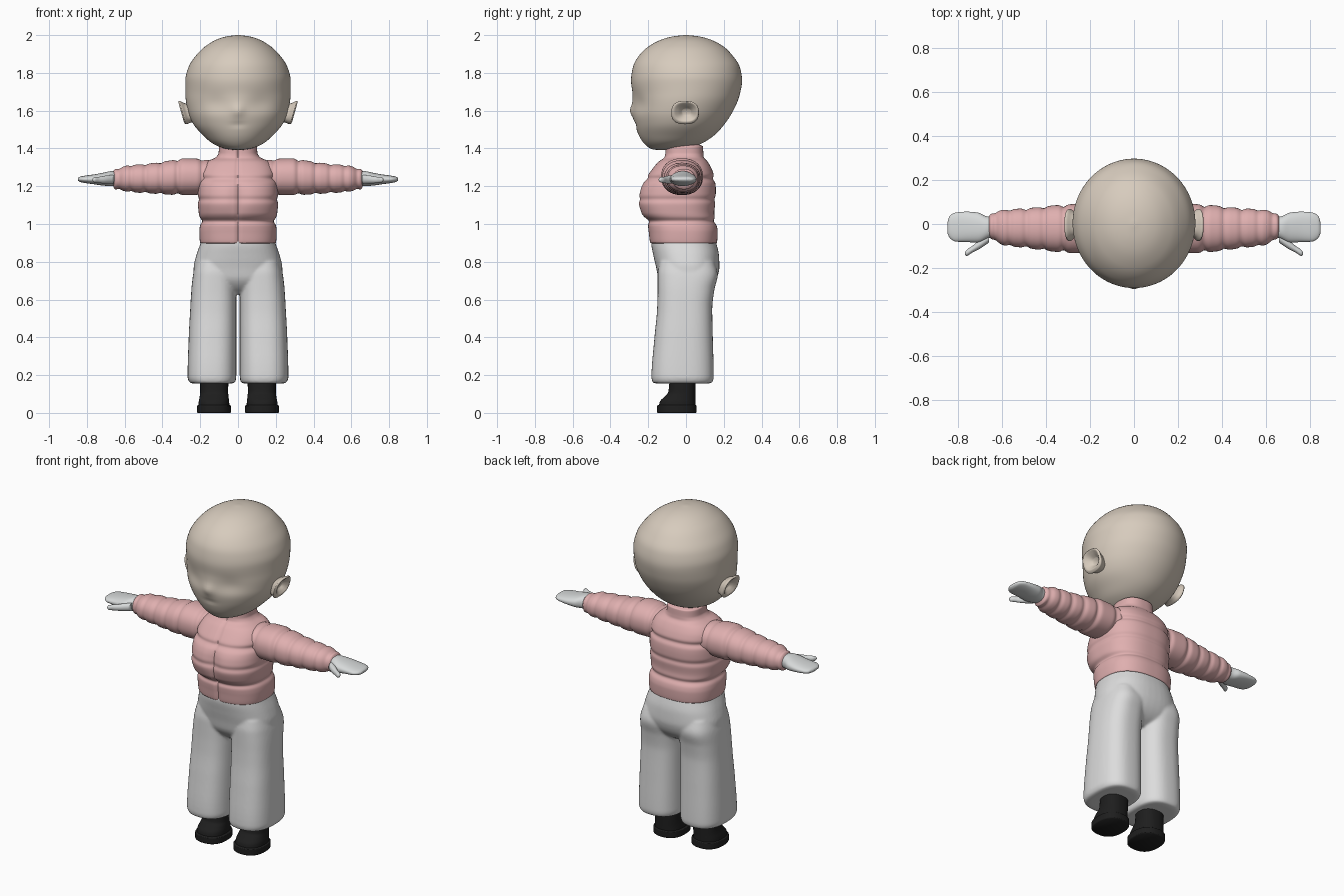
import bpy, bmesh, math
from math import exp, cos, sin, pi


def material(name, rgb):
    m = bpy.data.materials.new(name)
    m.diffuse_color = (*rgb, 1)
    return m


SKIN = material("beige skin", (0.68, 0.60, 0.51))
PINK = material("pink fabric", (0.74, 0.43, 0.43))
WHITE = material("white fabric", (0.72, 0.72, 0.72))
GLOVE = material("pale grey", (0.68, 0.70, 0.70))
BLACK = material("black leather", (0.013, 0.013, 0.013))


def smooth_rows(rows, sub):
    """Monotone cubic interpolation of the section table along its chord length."""
    u = [0.0]
    for p, q in zip(rows, rows[1:]):
        u.append(u[-1] + math.dist(p, q))
    last = len(rows) - 1
    cols = []
    for c in zip(*rows):
        d = [(c[i + 1] - c[i]) / (u[i + 1] - u[i]) for i in range(last)]
        m = [d[0]]
        for a, b in zip(d, d[1:]):
            m.append(2 * a * b / (a + b) if a * b > 0 else 0.0)
        m.append(d[-1])
        out = []
        for i in range(last):
            h = u[i + 1] - u[i]
            for k in range(sub):
                s = k / sub
                out.append((2*s**3 - 3*s**2 + 1) * c[i] + (s**3 - 2*s**2 + s) * h * m[i]
                           + (3*s**2 - 2*s**3) * c[i + 1] + (s**3 - s**2) * h * m[i + 1])
        out.append(c[-1])
        cols.append(out)
    return list(zip(*cols))


def spow(v, e):
    return math.copysign(abs(v) ** e, v)


def loft(bm, rows, axis="Z", n=48, sub=6, power=2.0, seams=(), warp=None, mirror=False):
    """Skin rounded sections (t, a0, a1, b0, b1) set along an axis; seams pinch it."""
    for side in ((1, -1) if mirror else (1,)):
        rings = []
        for t, a0, a1, b0, b1 in smooth_rows(rows, sub):
            k = 1 - max([d * exp(-((t - s) / 0.014) ** 2) for s, d in seams] + [0])
            ring = []
            for j in range(n):
                w = 2 * pi * j / n
                a = (a0 + a1) / 2 + k * (a1 - a0) / 2 * spow(cos(w), 2 / power)
                b = (b0 + b1) / 2 + k * (b1 - b0) / 2 * spow(sin(w), 2 / power)
                p = (a, b, t) if axis == "Z" else (t, a, b)
                x, y, z = warp(*p) if warp else p
                ring.append(bm.verts.new((x * side, y, z)))
            rings.append(ring)
        for r, q in zip(rings, rings[1:]):
            for j in range(n):
                bm.faces.new((r[j], r[(j + 1) % n], q[(j + 1) % n], q[j]))
        bm.faces.new(rings[0])
        bm.faces.new(rings[-1])


def finish(bm, name, mat):
    bmesh.ops.recalc_face_normals(bm, faces=bm.faces)
    me = bpy.data.meshes.new(name)
    bm.to_mesh(me)
    bm.free()
    me.materials.append(mat)
    for p in me.polygons:
        p.use_smooth = True
    me.set_sharp_from_angle(angle=math.radians(60))
    ob = bpy.data.objects.new(name, me)
    bpy.context.collection.objects.link(ob)
    return ob


def part(name, mat, rows, **kw):
    bm = bmesh.new()
    loft(bm, rows, **kw)
    return finish(bm, name, mat)


def centred(rows):
    return [(z, -w, w, f, b) for z, w, f, b in rows]


# Head with nose bump, shallow eye sockets and a mouth crease
def face(x, y, z):
    if y < 0:
        y -= 0.014 * exp(-(x / 0.03) ** 2 - ((z - 1.60) / 0.032) ** 2)
        y += 0.012 * exp(-((abs(x) - 0.12) / 0.07) ** 2 - ((z - 1.64) / 0.05) ** 2)
        y += 0.005 * exp(-(x / 0.04) ** 2 - ((z - 1.525) / 0.012) ** 2)
    return x, y, z


part("head", SKIN, centred([
    (1.392, .02, -.15, -.05), (1.395, .05, -.175, -.01), (1.407, .095, -.20, .035),
    (1.43, .14, -.225, .09), (1.47, .185, -.25, .15), (1.53, .237, -.27, .205),
    (1.60, .266, -.283, .25), (1.68, .278, -.283, .283), (1.76, .279, -.291, .297),
    (1.83, .262, -.281, .285), (1.89, .224, -.25, .248), (1.94, .174, -.198, .198),
    (1.98, .105, -.12, .12), (1.994, .055, -.063, .063), (2.0, .01, -.01, .01)]),
    n=96, warp=face)

# Cupped ears, leaning outwards at the top
part("ears", SKIN, [
    (.24, -.05, .04, 1.545, 1.625), (.285, -.06, .055, 1.535, 1.64),
    (.308, -.078, .068, 1.528, 1.652), (.316, -.066, .06, 1.54, 1.645),
    (.306, -.045, .045, 1.555, 1.63), (.285, -.02, .025, 1.575, 1.61)],
    axis="X", power=2.5, mirror=True,
    warp=lambda x, y, z: (x + (z - 1.645) * 0.28, y, z))


# Padded jacket with collar, quilting seams and front zip groove
def zip_front(x, y, z):
    if y < 0:
        y += 0.010 * exp(-(x / 0.007) ** 2)
        y += 0.014 * exp(-(x / 0.045) ** 2 - ((z - 1.14) / 0.09) ** 2)
    return x, y, z


part("jacket_body", PINK, centred([
    (.895, .17, -.165, .14), (.90, .20, -.188, .163), (.96, .205, -.198, .168),
    (1.01, .20, -.206, .158), (1.06, .208, -.240, .150), (1.12, .213, -.256, .156),
    (1.18, .212, -.246, .158), (1.24, .206, -.216, .152), (1.29, .195, -.18, .137),
    (1.33, .165, -.146, .115), (1.355, .12, -.118, .098), (1.375, .103, -.11, .092),
    (1.41, .10, -.108, .09), (1.42, .08, -.09, .07)]),
    n=160, sub=9, power=2.5, warp=zip_front,
    seams=[(1.015, .055), (1.13, .03), (1.24, .05), (1.35, .04)])

# Padded sleeves ending in narrow cuffs
part("sleeves", PINK, [
    (.12, -.11, .09, 1.18, 1.33), (.20, -.13, .09, 1.155, 1.345),
    (.28, -.132, .09, 1.153, 1.348), (.36, -.126, .085, 1.155, 1.336),
    (.44, -.116, .076, 1.16, 1.324), (.52, -.106, .07, 1.165, 1.316),
    (.58, -.10, .066, 1.17, 1.311), (.62, -.085, .06, 1.178, 1.30),
    (.65, -.068, .046, 1.183, 1.292), (.66, -.055, .035, 1.195, 1.28)],
    axis="X", n=56, sub=10, power=2.2, mirror=True,
    seams=[(.19, .09), (.32, .10), (.41, .08), (.49, .09), (.565, .08), (.63, .10)])

# Flat mitten hands with separate thumbs
bm = bmesh.new()
loft(bm, [(.63, -.05, .03, 1.205, 1.275), (.67, -.07, .035, 1.20, 1.28),
          (.71, -.085, .052, 1.203, 1.272), (.76, -.082, .056, 1.21, 1.263),
          (.81, -.08, .052, 1.217, 1.256), (.838, -.062, .036, 1.223, 1.25),
          (.847, -.045, .01, 1.23, 1.244)], axis="X", power=2.3, mirror=True)
loft(bm, [(.66, -.085, -.04, 1.213, 1.26), (.70, -.112, -.07, 1.214, 1.256),
          (.735, -.13, -.10, 1.217, 1.25), (.76, -.145, -.117, 1.22, 1.248),
          (.769, -.14, -.13, 1.228, 1.24)], axis="X", n=24, mirror=True)
finish(bm, "hands", GLOVE)

# Wide trousers: pelvis and two legs fused into one soft skin
bm = bmesh.new()
loft(bm, [(.155, .035, .235, -.15, .115), (.16, .018, .255, -.175, .138),
          (.19, .009, .267, -.183, .147), (.40, .009, .261, -.167, .142),
          (.55, .009, .253, -.153, .139), (.65, .009, .247, -.15, .15),
          (.73, .01, .238, -.15, .168), (.80, .02, .22, -.14, .15)],
     power=2.6, mirror=True)
loft(bm, centred([(.63, .10, -.07, .08), (.66, .18, -.11, .125), (.71, .236, -.145, .162),
                  (.77, .235, -.158, .177), (.83, .222, -.172, .175),
                  (.90, .198, -.184, .160), (.94, .185, -.175, .145)]), power=2.4)
trousers = finish(bm, "trousers", WHITE)
mod = trousers.modifiers.new("fuse", "REMESH")
mod.mode = "VOXEL"
mod.voxel_size = 0.007
mod.use_smooth_shade = True
mod = trousers.modifiers.new("soften", "SMOOTH")
mod.factor = 0.5
mod.iterations = 8

# Boots and their soles
part("boots", BLACK, [
    (.03, .045, .21, -.145, .05), (.06, .047, .208, -.138, .05),
    (.085, .05, .203, -.115, .05), (.11, .052, .20, -.094, .05),
    (.20, .05, .20, -.085, .05)], power=2.4, mirror=True)
part("boot_soles", BLACK, [
    (0, .04, .214, -.149, .052), (.005, .036, .217, -.153, .056),
    (.036, .036, .217, -.153, .056), (.042, .045, .21, -.146, .05)],
    power=2.4, mirror=True)
